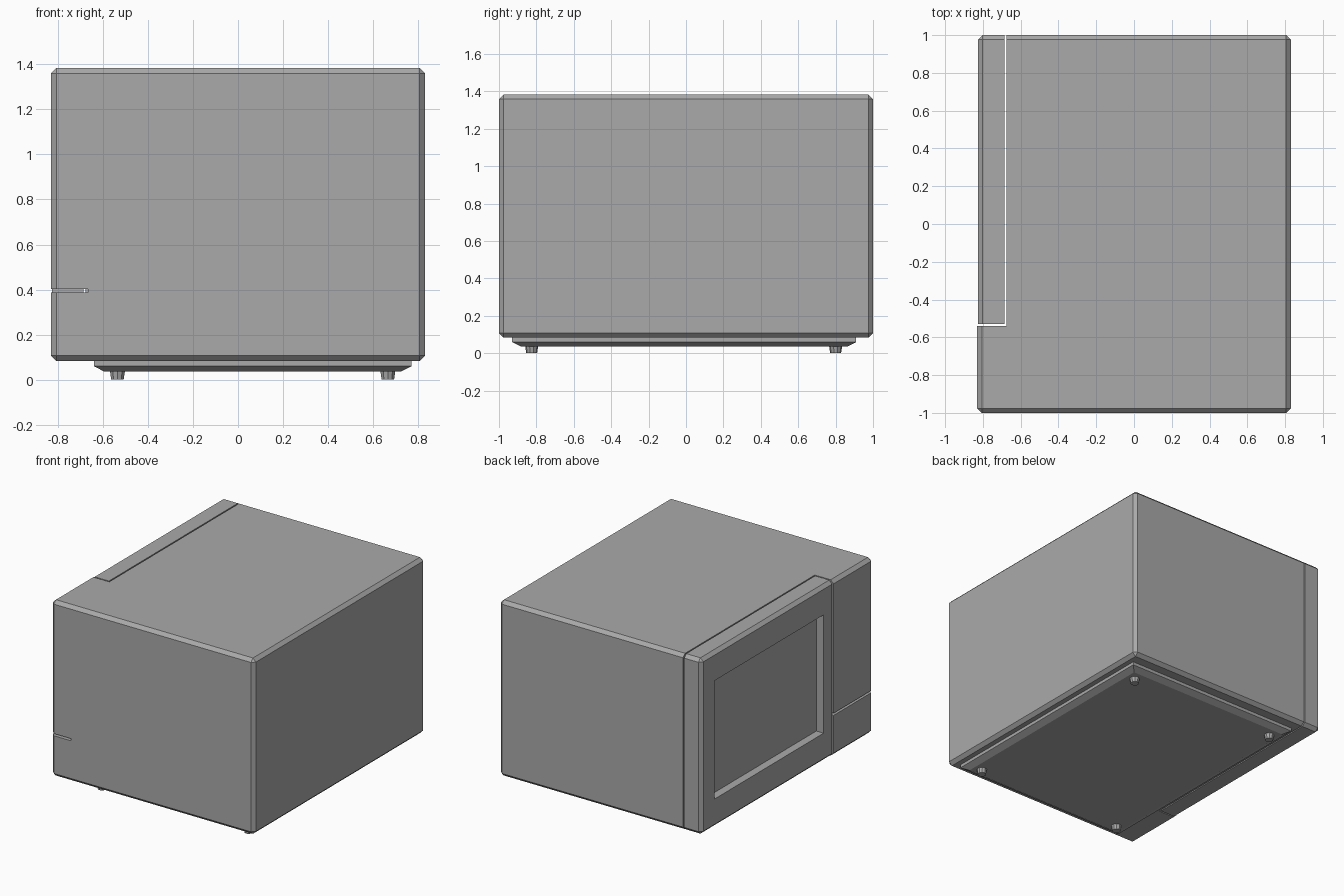
import bpy
import bmesh
from mathutils import Vector

cube = bpy.data.objects.get("Cube")
if cube:
    bpy.data.objects.remove(cube, do_unlink=True)

# One plain grey finish
grey = bpy.data.materials.new("plain_grey")
grey.use_nodes = True
colour = (0.4, 0.4, 0.4, 1)
grey.diffuse_color = colour
grey.node_tree.nodes["Principled BSDF"].inputs["Base Color"].default_value = colour

BOTTOM, TOP = 0.083, 1.383
HALF_W = 0.83
DOOR_Y = -0.53      # door edge beside the control panel
DOOR_X = -0.685     # inner face of the door
GAP = 0.009


def finish(name, bm):
    mesh = bpy.data.meshes.new(name)
    bm.to_mesh(mesh)
    bm.free()
    mesh.materials.append(grey)
    obj = bpy.data.objects.new(name, mesh)
    bpy.context.collection.objects.link(obj)
    return obj


def box(name, low, high, chamfer=0):
    low, high = Vector(low), Vector(high)
    bm = bmesh.new()
    bmesh.ops.create_cube(bm, size=1)
    for v in bm.verts:
        v.co = (low + high) / 2 + v.co * (high - low)
    if chamfer:
        bmesh.ops.bevel(bm, geom=bm.edges[:], offset=chamfer, segments=1,
                        affect='EDGES')
    return finish(name, bm)


def carve(obj, low, high, operation='DIFFERENCE'):
    cutter = box("cutter", low, high)
    cutter.hide_render = True
    mod = obj.modifiers.new("carve", 'BOOLEAN')
    mod.operation, mod.object, mod.solver = operation, cutter, 'EXACT'
    bpy.ops.object.select_all(action='DESELECT')
    bpy.context.view_layer.objects.active = obj
    obj.select_set(True)
    bpy.ops.object.modifier_apply(modifier=mod.name)
    bpy.data.objects.remove(cutter, do_unlink=True)


# Casing with a pocket for the door and a seam above the opening button
casing = box("casing", (-HALF_W, -1, BOTTOM), (HALF_W, 1, TOP), 0.024)
carve(casing, (-2, DOOR_Y - GAP, -1), (DOOR_X + GAP, 2, 2))
carve(casing, (-2, -2, 0.386), (-0.665, DOOR_Y - GAP / 2, 0.402))

# Door, set back slightly, with a sunken window
door = box("door", (0.005 - HALF_W, -1, BOTTOM), (HALF_W, 1, TOP), 0.024)
carve(door, (-2, DOOR_Y, -1), (DOOR_X, 2, 2), 'INTERSECT')
carve(door, (-2, -0.43, 0.295), (-HALF_W + 0.065, 0.845, 1.17))

# Base plate with a tapered underside
box("base_plate", (-0.64, -0.93, 0.06), (0.77, 0.91, BOTTOM + 0.01))
taper = box("base_taper", (-0.64, -0.93, 0.037), (0.77, 0.91, 0.06))
for v in taper.data.vertices:
    if v.co.z < 0.05:
        v.co.x -= 0.045 if v.co.x > 0 else -0.045
        v.co.y -= 0.045 if v.co.y > 0 else -0.045

# Four small feet
for x, side in ((-0.535, "left"), (0.665, "right")):
    for y, end in ((-0.825, "front"), (0.8, "back")):
        bm = bmesh.new()
        bmesh.ops.create_cone(bm, cap_ends=True, segments=10, radius1=0.029,
                              radius2=0.036, depth=0.045)
        bmesh.ops.translate(bm, verts=bm.verts[:], vec=(x, y, 0.0225))
        finish(f"{end}_{side}_foot", bm)
